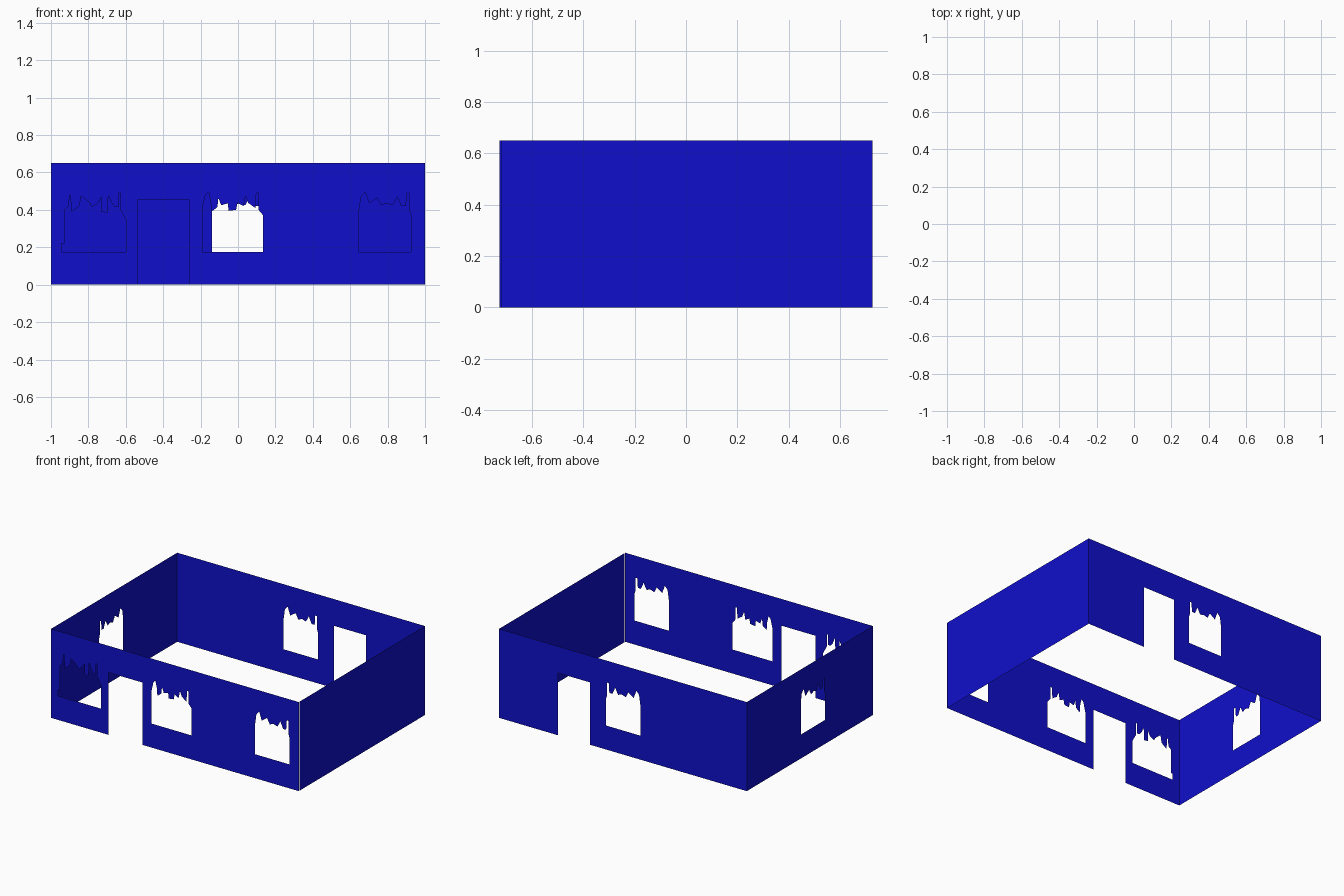
import bpy, bmesh

if "Cube" in bpy.data.objects:
    bpy.data.objects.remove(bpy.data.objects["Cube"])

X, Y, H = 1.0, 0.727, 0.65
SILL, DOOR_H, PLANK = 0.175, 0.455, 0.077

mat = bpy.data.materials.new("blue_paint")
mat.diffuse_color = (0.005, 0.005, 0.6, 1)
mat.use_nodes = True
mat.node_tree.nodes["Principled BSDF"].inputs["Base Color"].default_value = mat.diffuse_color

# Ragged window heads as (offset from left edge, height); a repeated offset is a vertical step
NARROW = [(0, .40), (.01, .47), (.032, .495), (.053, .435), (.075, .45), (.096, .465),
          (.117, .425), (.15, .435), (.18, .425), (.203, .47), (.225, .42), (.25, .42),
          (.255, .49), (.267, .49), (.267, .40), (.277, .37)]
WIDE = [(0, .41), (.016, .48), (.032, .497), (.043, .45), (.048, .39), (.08, .415), (.085, .465),
        (.1, .425), (.135, .435), (.14, .395), (.18, .40), (.187, .437), (.22, .42),
        (.23, .475), (.245, .437), (.283, .41), (.288, .49), (.3, .49), (.3, .40), (.325, .37)]
BROKEN = [(0, .22), (.016, .22), (.016, .40), (.035, .415), (.045, .49), (.053, .39), (.095, .42),
          (.105, .475), (.15, .437), (.16, .415), (.197, .437), (.213, .47), (.213, .39),
          (.245, .385), (.25, .48), (.267, .437), (.285, .415), (.305, .415), (.305, .49),
          (.315, .49), (.315, .40), (.345, .345)]


def window(left, head, mirror=False):
    w = head[-1][0]
    pts = [(w - u, z) for u, z in reversed(head)] if mirror else head
    return SILL, [(left + u, z) for u, z in pts]


def door(left, right):
    return 0.0, [(left, DOOR_H), (right, DOOR_H)]


def head_height(pts, u, seg_mid):
    """Height of an opening at u, on the segment that contains seg_mid."""
    for (u0, z0), (u1, z1) in zip(pts, pts[1:]):
        if u0 < seg_mid < u1:
            return z0 + (z1 - z0) * (u - u0) / (u1 - u0)
    return None


def wall(name, u0, u1, place, openings=(), flip=False):
    """Thin plank sheet from u0 to u1; place maps (u, z) to a 3D point."""
    n = round((u1 - u0) / PLANK)
    cuts = {round(u0 + (u1 - u0) * i / n, 5) for i in range(n + 1)}
    for _, pts in openings:
        cuts |= {round(p[0], 5) for p in pts}
    cuts = sorted(cuts)
    bm = bmesh.new()

    def strip(a, b, lo, hi_a, hi_b, lo_b=None):
        lo_b = lo if lo_b is None else lo_b
        quad = [(a, lo), (b, lo_b), (b, hi_b), (a, hi_a)]
        if flip:
            quad.reverse()
        bm.faces.new([bm.verts.new(place(u, z)) for u, z in quad])

    for a, b in zip(cuts, cuts[1:]):
        if b - a < 1e-4:
            continue
        mid = (a + b) / 2
        for sill, pts in openings:
            za, zb = head_height(pts, a, mid), head_height(pts, b, mid)
            if za is not None:
                if sill > 0:
                    strip(a, b, 0, sill, sill)
                strip(a, b, za, H, H, zb)
                break
        else:
            strip(a, b, 0, H, H)
    bmesh.ops.remove_doubles(bm, verts=bm.verts, dist=1e-5)
    me = bpy.data.meshes.new(name)
    bm.to_mesh(me)
    bm.free()
    me.materials.append(mat)
    ob = bpy.data.objects.new(name, me)
    bpy.context.collection.objects.link(ob)


# Front wall: broken window, door, wide window, narrow window
wall("front_wall", -X, X, lambda u, z: (u, -Y, z),
     [window(-.943, BROKEN), door(-.535, -.262), window(-.19, WIDE), window(.648, NARROW)])
# Back wall: one window and one door
wall("back_wall", -X, X, lambda u, z: (u, Y, z),
     [window(-.14, NARROW), door(.265, .525)], flip=True)
# Left wall with one window
wall("left_wall", -Y, Y, lambda u, z: (-X, u, z),
     [window(-.173, NARROW, mirror=True)], flip=True)
# Plain right wall, stopping just short of the front corner
wall("right_wall", -Y + .006, Y, lambda u, z: (X, u, z))
